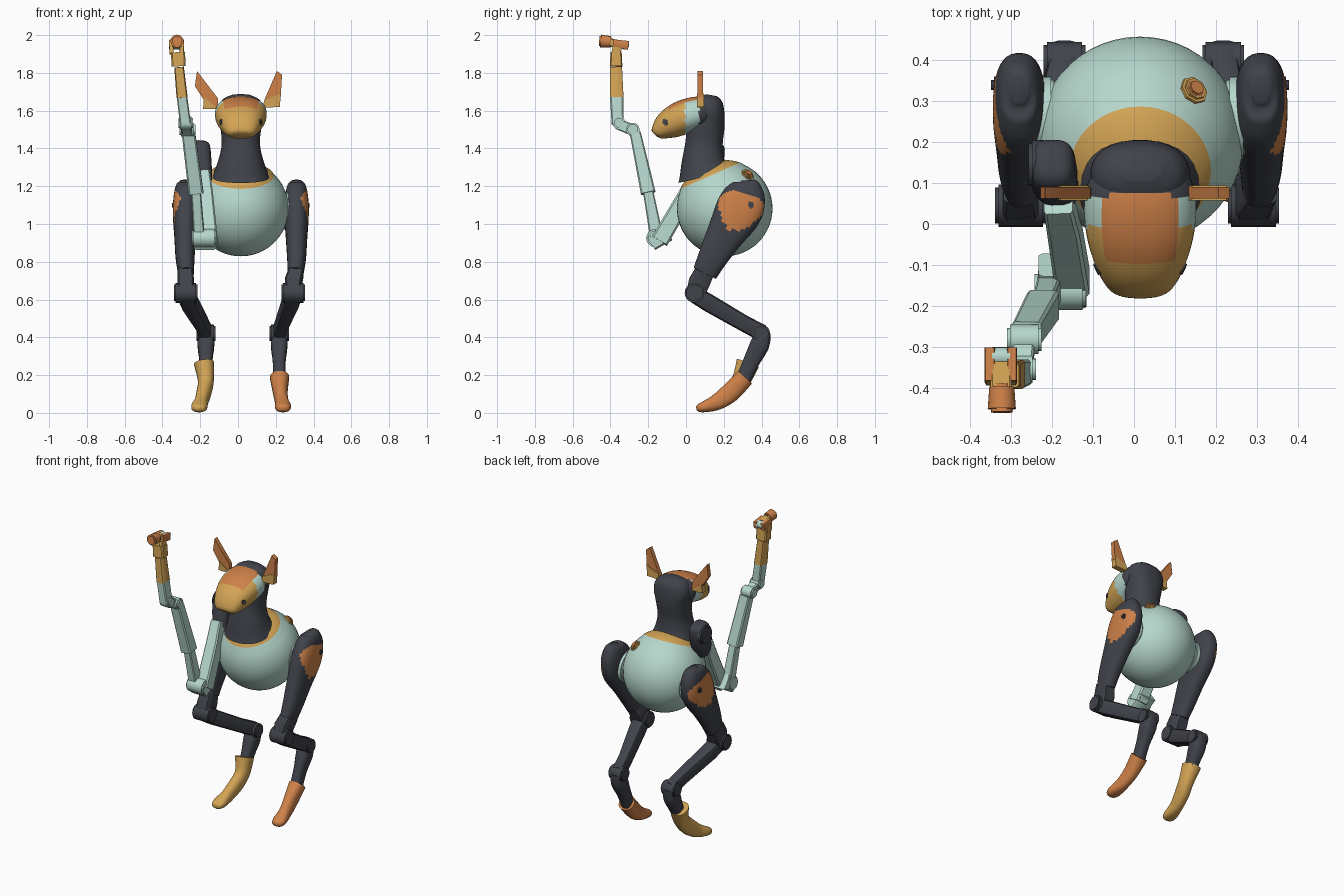
import bpy, bmesh, math
from mathutils import Vector

if "Cube" in bpy.data.objects:
    bpy.data.objects.remove(bpy.data.objects["Cube"])

def mat(name, c):
    m = bpy.data.materials.new(name)
    m.diffuse_color = (*c, 1)
    m.use_nodes = True
    m.node_tree.nodes["Principled BSDF"].inputs["Base Color"].default_value = m.diffuse_color
    return m

PALE = mat("pale mint", (0.47, 0.68, 0.61))
DARK = mat("charcoal", (0.052, 0.056, 0.070))
GOLD = mat("gold", (0.65, 0.37, 0.09))
ORANGE = mat("orange", (0.62, 0.22, 0.065))
MATS = [PALE, DARK, GOLD, ORANGE]
CX = 0.015  # body centre line

def finish(name, bm, m, rule=None, angle=40):
    bmesh.ops.recalc_face_normals(bm, faces=bm.faces)
    me = bpy.data.meshes.new(name)
    for x in MATS:
        me.materials.append(x)
    bm.normal_update()
    for f in bm.faces:
        c = rule(f.calc_center_median(), f.normal) if rule else m
        f.material_index = MATS.index(c)
    bm.to_mesh(me)
    bm.free()
    ob = bpy.data.objects.new(name, me)
    bpy.context.collection.objects.link(ob)
    bpy.ops.object.select_all(action='DESELECT')
    ob.select_set(True)
    bpy.context.view_layer.objects.active = ob
    bpy.ops.object.shade_smooth_by_angle(angle=math.radians(angle))
    return ob

def spline(p, k):
    """Smooth interpolation of section rows."""
    out = []
    for i in range(len(p) - 1):
        a, b, c, d = p[max(i - 1, 0)], p[i], p[i + 1], p[min(i + 2, len(p) - 1)]
        for j in range(k):
            t = j / k
            out.append([0.5 * (2 * B + (C - A) * t + (2 * A - 5 * B + 4 * C - D) * t * t
                               + (3 * B - A - 3 * C + D) * t ** 3) for A, B, C, D in zip(a, b, c, d)])
    return out + [list(p[-1])]

def limb(name, rows, m=DARK, n=24, power=2.3, k=5, rule=None, floor=False):
    """Loft through rows of (x, y, z, half width in x, half depth)."""
    p = spline(rows, k) if k > 1 else rows
    bm = bmesh.new()
    rings = []
    for i, (x, y, z, rx, rd) in enumerate(p):
        t = (Vector(p[min(i + 1, len(p) - 1)][:3]) - Vector(p[max(i - 1, 0)][:3])).normalized()
        side = Vector((1, 0, 0))
        side = (side - t * side.dot(t)).normalized()
        up = t.cross(side)
        ring = []
        for j in range(n):
            a = 2 * math.pi * (j + 0.5) / n
            u, v = (math.copysign(abs(q) ** (2 / power), q) for q in (math.cos(a), math.sin(a)))
            co = Vector((x, y, z)) + side * u * rx + up * v * rd
            if floor:
                co.z = max(co.z, 0)
            ring.append(bm.verts.new(co))
        rings.append(ring)
    for a, b in zip(rings, rings[1:]):
        for j in range(n):
            bm.faces.new((a[j], a[(j + 1) % n], b[(j + 1) % n], b[j]))
    bm.faces.new(rings[0])
    bm.faces.new(rings[-1])
    return finish(name, bm, m, rule)

def bar(name, rows, m=PALE):
    """Chamfered straight box segment."""
    return limb(name, rows, m, n=8, power=8, k=1)

def rod(name, pos, axis, r, h, m=DARK, n=20, r2=None):
    bm = bmesh.new()
    bmesh.ops.create_cone(bm, cap_ends=True, segments=n, radius1=r, radius2=r2 or r, depth=h)
    caps = [e for e in bm.edges if any(len(f.verts) > 4 for f in e.link_faces)]
    bmesh.ops.bevel(bm, geom=caps, offset=min(0.008, h * 0.3), segments=2, affect='EDGES')
    ob = finish(name, bm, m)
    ob.location = pos
    ob.rotation_euler = Vector(axis).to_track_quat('Z', 'Y').to_euler()
    return ob

# Body sphere with gold collar cap tilted forward
bm = bmesh.new()
bmesh.ops.create_uvsphere(bm, u_segments=48, v_segments=34, radius=0.253)
for v in bm.verts:
    if v.co.z > 0.18:
        v.co *= 1.015
body = finish("body", bm, PALE, lambda c, n: GOLD if c.z > 0.188 else PALE)
body.location = (CX, 0.205, 1.082)
body.rotation_euler = Vector((0, -0.4, 0.91)).to_track_quat('Z', 'Y').to_euler()

# Filler port on the back shoulder
pd = Vector((0.135, 0.125, 0.185)).normalized()
pc = Vector((CX, 0.205, 1.082)) + pd * 0.253
rod("port_ring", pc, pd, 0.036, 0.024, GOLD, 8)
rod("port_cap", pc + pd * 0.01, pd, 0.023, 0.014, ORANGE, 8)

# Neck
limb("neck", [(CX, 0.105, 1.25, .152, .15), (CX, .092, 1.32, .125, .118), (CX, .095, 1.42, .102, .1),
              (CX, .105, 1.52, .11, .1), (CX, .118, 1.6, .122, .088), (CX, .13, 1.655, .1, .066),
              (CX, .135, 1.682, .05, .03)], DARK, 28)

# Head with painted face
def face_paint(c, n):
    if c.y > 0.07:
        return DARK
    if c.y > -0.09 and abs(c.x - CX) < 0.09 and n.z > 0.3:
        return ORANGE
    if c.y > -0.005:
        return PALE
    return GOLD
limb("head", [(CX, -.165, 1.473, .05, .018), (CX, -.152, 1.485, .078, .042), (CX, -.1, 1.522, .108, .075),
              (CX, -.03, 1.558, .13, .09), (CX, .04, 1.582, .137, .09), (CX, .1, 1.595, .128, .08),
              (CX, .15, 1.595, .09, .06)], GOLD, 40, rule=face_paint)
for s, side in ((-1, "left"), (1, "right")):
    rod(side + "_eye", (CX + s * 0.101, -0.108, 1.54), (s, -0.45, 0.1), 0.02, 0.016, DARK, 8)

# Ears: flat blades with gold roots
def plate(name, pts, y0, y1, m):
    bm = bmesh.new()
    f = bm.faces.new([bm.verts.new((x, y0, z)) for x, z in pts])
    g = bmesh.ops.extrude_face_region(bm, geom=[f])
    bmesh.ops.translate(bm, vec=(0, y1 - y0, 0), verts=[v for v in g["geom"] if isinstance(v, bmesh.types.BMVert)])
    finish(name, bm, m)
plate("left_ear", [(-.217, 1.81), (-.106, 1.665), (-.105, 1.61), (-.18, 1.655), (-.228, 1.73)], .062, .09, ORANGE)
plate("left_ear_root", [(-.18, 1.67), (-.1, 1.61), (-.185, 1.61)], .058, .094, GOLD)
plate("right_ear", [(.206, 1.81), (.233, 1.79), (.226, 1.67), (.132, 1.63), (.143, 1.665)], .062, .09, ORANGE)
plate("right_ear_root", [(.14, 1.655), (.226, 1.69), (.222, 1.62), (.13, 1.615)], .058, .094, GOLD)

# Legs: x of knee, hock and toe differ a little from side to side
for side, s, knee, hock, toe, boot in (("left", -1, -.277, -.17, -.205, GOLD),
                                       ("right", 1, .292, .218, .238, ORANGE)):
    tx = CX + s * 0.295
    def patch(c, n, s=s):
        y, z = (c.y - .285) / .13, (c.z - 1.075) / .108
        a = math.atan2(z, y)
        return ORANGE if n.x * s > 0.35 and math.hypot(y, z) < 0.93 + 0.1 * math.sin(3 * a + 1) else DARK
    limb(side + "_thigh", [(tx, .325, 1.232, .02, .03), (tx, .325, 1.21, .045, .075), (tx, .31, 1.15, .06, .113),
                           (tx, .275, 1.06, .065, .125), (tx, .2, .93, .057, .098), (tx, .14, .82, .05, .078),
                           (tx - s * .005, .1, .74, .042, .066)], DARK, 36, 2.5, 7, patch)
    rod(side + "_thigh_bolt", (CX + s * .352, .34, 1.1), (s, 0, 0), .02, .024, DARK, 8)
    rod(side + "_hip_disc", (CX + s * .235, .26, 1.07), (s, 0, 0), .1, .05, PALE, 28)
    bar(side + "_knee_cuff", [(tx, .1, .75, .04, .052), (knee, .07, .69, .045, .058), (knee, .05, .63, .04, .05)], DARK)
    rod(side + "_knee", (knee, .045, .635), (1, 0, 0), .052, .125)
    limb(side + "_shin", [(knee, .04, .63, .045, .045), (knee * .8 + hock * .2, .12, .582, .045, .048),
                          (hock * .8 + knee * .2, .31, .472, .036, .044), (hock, .4, .425, .036, .045)], DARK, 12, 4, 1)
    rod(side + "_hock", (hock, .398, .42), (1, 0, 0), .047, .102)
    limb(side + "_shank", [(hock, .41, .43, .042, .04), (hock, .39, .36, .045, .052), (hock, .345, .27, .034, .044),
                           (hock, .3, .17, .034, .04)], DARK, 16, 3, 3)
    top = (hock - .01, .327, .262, .053, .062) if s < 0 else (hock + .002, .312, .188, .051, .05)
    mid = [(hock, .29, .17, .042, .05)] if s < 0 else []
    limb(side + "_boot", [top] + mid + [(hock * .7 + toe * .3, .235, .108, .039, .052),
         (hock * .3 + toe * .7, .165, .058, .036, .043), (toe, .1, .033, .043, .03),
         (toe, .065, .025, .032, .02), (toe, .055, .023, .012, .008)], boot, 24, floor=True)

# Raised arm: shoulder, upper arm, elbow, forearm
limb("shoulder", [(-.2, .155, 1.435, .03, .03), (-.2, .148, 1.41, .052, .06), (-.195, .12, 1.31, .056, .066),
                  (-.18, .085, 1.22, .045, .05)], DARK, 20, 3, 3)
rod("shoulder_disc", (-.235, .145, 1.37), (1, 0, 0), .06, .045)
bar("upper_arm", [(-.185, .06, 1.27, .036, .04), (-.172, .0, 1.15, .04, .045), (-.15, -.14, .91, .042, .048)])
bar("elbow_block", [(-.175, -.185, .895, .06, .04), (-.175, -.1, .955, .06, .05)])
rod("elbow_joint", (-.18, -.162, .925), (1, 0, 0), .048, .125, PALE)
bar("forearm_neck", [(-.205, -.155, .93, .03, .036), (-.222, -.2, 1.17, .026, .028)])
bar("forearm", [(-.222, -.2, 1.165, .04, .04), (-.262, -.268, 1.48, .036, .03)])
rod("wrist_lower_joint", (-.268, -.282, 1.5), (1, 0, 0), .036, .085, PALE)
bar("wrist_link", [(-.268, -.28, 1.495, .028, .03), (-.276, -.36, 1.53, .028, .03)])
rod("wrist_upper_joint", (-.277, -.355, 1.535), (1, 0, 0), .034, .075, PALE)

# Glove: cuff, palm and pointing digits
bar("hand_stem", [(-.278, -.362, 1.53, .03, .032), (-.296, -.367, 1.67, .028, .036)])
bar("glove_cuff", [(-.296, -.367, 1.67, .03, .037), (-.312, -.37, 1.83, .026, .032)], GOLD)
bar("glove_palm", [(-.314, -.37, 1.835, .038, .034), (-.318, -.37, 1.91, .038, .03)], GOLD)
for x in (-.352, -.298):
    bar("glove_fork", [(x, -.37, 1.9, .012, .025), (x, -.36, 1.965, .012, .025)], GOLD)
    bar("glove_finger", [(x, -.385, 1.958, .013, .02), (x, -.305, 1.945, .013, .024)], ORANGE)
rod("glove_pin", (-.325, -.325, 1.948), (1, 0, 0), .024, .06, PALE)
bar("glove_bridge", [(-.325, -.4, 1.96, .026, .022), (-.325, -.34, 1.95, .026, .022)], GOLD)
rod("glove_tip", (-.323, -.425, 1.966), (0, -1, 0.08), .03, .07, ORANGE, 16, .035)
